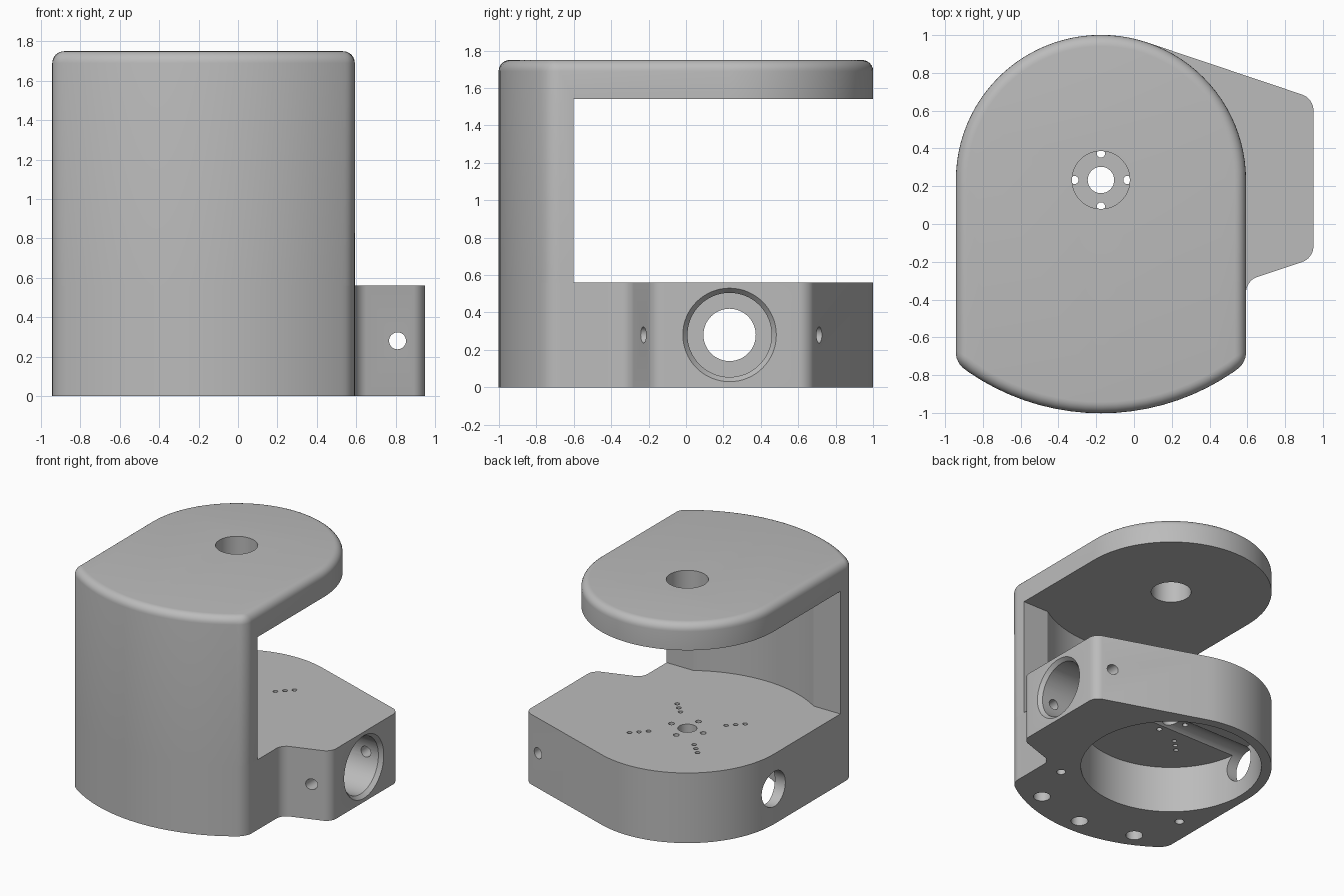
import bpy, bmesh
from math import cos, sin, radians, sqrt
from mathutils import Matrix, Vector

if "Cube" in bpy.data.objects:
    bpy.data.objects.remove(bpy.data.objects["Cube"])

AXIS = Vector((-0.175, 0.233, 0))      # vertical pivot axis; plan sizes are relative to it
ROUND, FRONT = 0.768, 1.235            # radii of the rounded back and the bowed front
BASE_TOP, PLATE_UNDER, TOP = 0.56, 1.54, 1.75
POCKET_TOP, BORE_Z = 0.39, 0.28

grey = bpy.data.materials.new("plain grey")
grey.use_nodes = True
grey.diffuse_color = (0.5, 0.5, 0.5, 1)
grey.node_tree.nodes["Principled BSDF"].inputs["Base Color"].default_value = (0.5, 0.5, 0.5, 1)


def arc(r, a0, a1, n):
    angles = [radians(a0 + (a1 - a0) * i / n) for i in range(n + 1)]
    return [(r * cos(a), r * sin(a)) for a in angles]


def make_object(name, bm):
    bmesh.ops.translate(bm, verts=bm.verts, vec=AXIS)
    bmesh.ops.recalc_face_normals(bm, faces=bm.faces)
    mesh = bpy.data.meshes.new(name)
    bm.to_mesh(mesh)
    bm.free()
    mesh.materials.append(grey)
    obj = bpy.data.objects.new(name, mesh)
    bpy.context.collection.objects.link(obj)
    return obj


def prism(name, outline, z0, z1, corner=0, round_top=False):
    """Extruded outline, with rounded upright corners and optionally a rounded top rim."""
    bm = bmesh.new()
    face = bm.faces.new([bm.verts.new((x, y, z0)) for x, y in outline])
    ext = bmesh.ops.extrude_face_region(bm, geom=[face])["geom"]
    bmesh.ops.translate(bm, vec=(0, 0, z1 - z0),
                        verts=[g for g in ext if isinstance(g, bmesh.types.BMVert)])
    bmesh.ops.recalc_face_normals(bm, faces=bm.faces)
    if corner:
        def chosen(e):
            a, b = (v.co.z for v in e.verts)
            upright = abs(a - b) > 0.01 and e.calc_face_angle() > radians(15)
            return upright or (round_top and min(a, b) > z1 - 0.001)
        bmesh.ops.bevel(bm, geom=[e for e in bm.edges if chosen(e)], offset=corner,
                        offset_type='OFFSET', segments=6, profile=0.5,
                        affect='EDGES', clamp_overlap=False)
    return make_object(name, bm)


def rod(start, end, r, r_end=None, sides=32):
    """Round cutter between two points."""
    start, end = Vector(start), Vector(end)
    d = end - start
    bm = bmesh.new()
    bmesh.ops.create_cone(bm, cap_ends=True, segments=sides, radius1=r,
                          radius2=r if r_end is None else r_end, depth=d.length)
    turn = Vector((0, 0, 1)).rotation_difference(d).to_matrix().to_4x4()
    bmesh.ops.transform(bm, verts=bm.verts, matrix=Matrix.Translation((start + end) / 2) @ turn)
    return make_object("cutter", bm)


def cut(obj, cutter):
    cutter.hide_render = True
    mod = obj.modifiers.new("cut", 'BOOLEAN')
    mod.operation, mod.solver, mod.object = 'DIFFERENCE', 'EXACT', cutter
    bpy.context.view_layer.objects.active = obj
    bpy.ops.object.modifier_apply(modifier=mod.name)
    bpy.data.objects.remove(cutter)


def drill(obj, x, y, z0, z1, r, sides=32):
    cut(obj, rod((x, y, z0), (x, y, z1), r, sides=sides))


# Base: rounded body with a side boss
front = arc(FRONT, 231.55, 308.45, 20)
base = prism("base", arc(ROUND, 71.6, 180, 32) + front
             + [(ROUND, -0.533), (1.125, -0.414), (1.125, 0.432)], 0, BASE_TOP, 0.06)

# Pocket underneath and the cross bore with its chamfered seat
drill(base, 0, 0, -0.1, POCKET_TOP, 0.69, 96)
cut(base, rod((-1, 0, BORE_Z), (1.3, 0, BORE_Z), 0.14, sides=48))
cut(base, rod((0.8, 0, BORE_Z), (1.3, 0, BORE_Z), 0.225, sides=64))
cut(base, rod((1.095, 0, BORE_Z), (1.135, 0, BORE_Z), 0.225, 0.2583, 64))
cut(base, rod((0.985, -0.8, BORE_Z), (0.985, 0.8, BORE_Z), 0.043))

# Mounting holes in the floor: centre, ring of four, diagonal rows of three
drill(base, 0, 0, 0.3, 0.7, 0.07)
for k in range(4):
    a, d = radians(90 * k), radians(90 * k + 45)
    drill(base, 0.14 * cos(a), 0.14 * sin(a), 0.3, 0.7, 0.022, 16)
    for r in (0.285, 0.355, 0.425):
        drill(base, r * cos(d), r * sin(d), 0.3, 0.7, 0.018, 16)

# Blind screw holes underneath
for angle in (-115, -90, -65):
    a = radians(angle)
    drill(base, 1.09 * cos(a), 1.09 * sin(a), -0.1, 0.4, 0.065)
for side in (-1, 1):
    drill(base, 0.59 * side, -0.605, -0.1, 0.3, 0.035)

# Upper bracket: front wall and overhanging plate, hollowed out from the back
bracket = prism("upper_bracket", arc(ROUND, 0, 180, 48) + front, BASE_TOP, TOP, 0.06, True)
lip, hollow = -0.835, 0.99
half = sqrt(hollow ** 2 - lip ** 2)
bow = [(x, -sqrt(hollow ** 2 - x ** 2)) for x in (half * (i / 12 - 1) for i in range(25))]
cut(bracket, prism("cutter", [(-2, lip)] + bow + [(2, lip), (2, 2), (-2, 2)], 0.4, PLATE_UNDER))
drill(bracket, 0, 0, 1.4, 1.9, 0.153, 48)

# Smooth curved faces, keep edges crisp
for obj in (base, bracket):
    bpy.ops.object.select_all(action='DESELECT')
    obj.select_set(True)
    bpy.context.view_layer.objects.active = obj
    bpy.ops.object.shade_smooth_by_angle(angle=radians(30))
